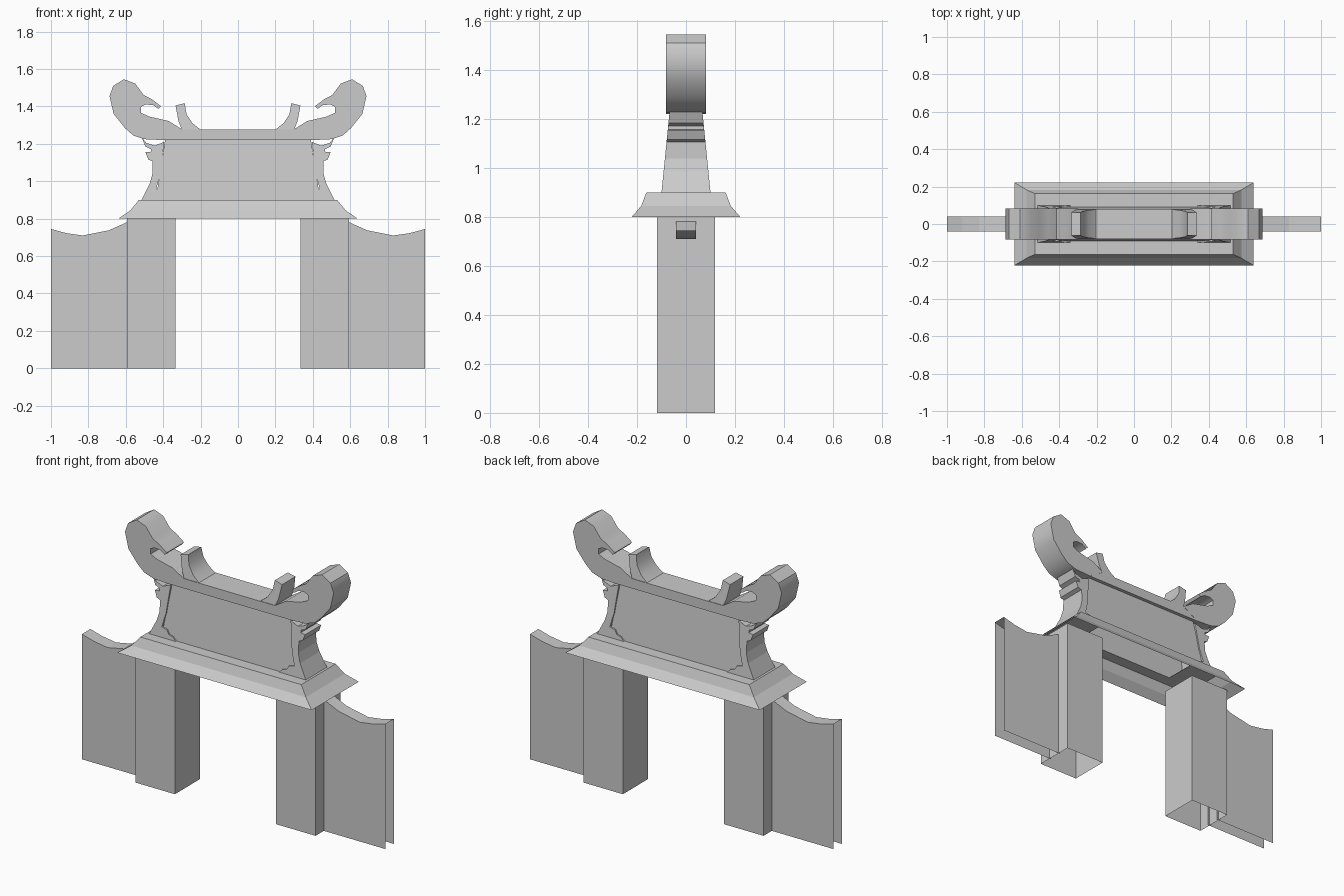
import bpy
import bmesh
import math

cube = bpy.data.objects.get("Cube")
if cube:
    bpy.data.objects.remove(cube)

stone = bpy.data.materials.new("grey_stone")
stone.use_nodes = True
stone.diffuse_color = (0.6, 0.6, 0.6, 1)
stone.node_tree.nodes["Principled BSDF"].inputs["Base Color"].default_value = (0.6, 0.6, 0.6, 1)


def finish(name, bm, smooth=False):
    bmesh.ops.recalc_face_normals(bm, faces=bm.faces)
    mesh = bpy.data.meshes.new(name)
    bm.to_mesh(mesh)
    bm.free()
    mesh.materials.append(stone)
    obj = bpy.data.objects.new(name, mesh)
    bpy.context.collection.objects.link(obj)
    if smooth:
        bpy.ops.object.select_all(action="DESELECT")
        obj.select_set(True)
        bpy.context.view_layer.objects.active = obj
        bpy.ops.object.shade_smooth_by_angle(angle=math.radians(35))


def prism(name, profile, depth, side=1, skip=lambda a, b: False, smooth=False):
    """Extrude an x-z outline in y; depth gives the half thickness at a height."""
    bm = bmesh.new()
    front = [bm.verts.new((side * x, -depth(z), z)) for x, z in profile]
    back = [bm.verts.new((side * x, depth(z), z)) for x, z in profile]
    bm.faces.new(front)
    bm.faces.new(back[::-1])
    for i in range(len(profile)):
        j = (i + 1) % len(profile)
        if not skip(profile[i], profile[j]):
            bm.faces.new((front[j], front[i], back[i], back[j]))
    finish(name, bm, smooth)


def rect_loft(name, rings, centre=0, cap=False):
    """Join rectangular rings (half x, half y, z) into an open shell."""
    bm = bmesh.new()
    loops = [[bm.verts.new((centre + sx * hx, sy * hy, z))
              for sx, sy in ((-1, -1), (1, -1), (1, 1), (-1, 1))] for hx, hy, z in rings]
    for low, high in zip(loops, loops[1:]):
        for i in range(4):
            j = (i + 1) % 4
            bm.faces.new((low[i], low[j], high[j], high[i]))
    if cap:
        bm.faces.new(loops[-1])
    finish(name, bm)


def taper(z):
    return 0.1 - 0.1 * (z - 0.9)


# Flared eave, hollow underneath
rect_loft("eave", [(0.64, 0.222, 0.8), (0.575, 0.183, 0.845),
                   (0.53, 0.162, 0.9), (0.44, 0.092, 0.9)])

# Recessed centre panel, open at its base
prism("centre_panel", [(-0.44, 0.9), (0.44, 0.9), (0.39, 1.22), (-0.39, 1.22)],
      lambda z: taper(z) - 0.008, skip=lambda a, b: a[1] == b[1] == 0.9)

# Ridge bar
prism("ridge", [(-0.4, 1.22), (0.4, 1.22), (0.3, 1.278), (-0.3, 1.278)], lambda z: 0.081)

# Outlines for one side
curl = [(0.3, 1.278), (0.4, 1.22), (0.5, 1.225), (0.56, 1.245), (0.605, 1.285),
        (0.665, 1.36), (0.687, 1.455), (0.667, 1.51), (0.61, 1.545), (0.55, 1.523),
        (0.505, 1.462), (0.46, 1.438), (0.412, 1.402), (0.425, 1.387), (0.455, 1.408),
        (0.495, 1.41), (0.518, 1.398), (0.518, 1.366), (0.475, 1.346), (0.37, 1.322)]
horn = [(0.2, 1.276), (0.3, 1.276), (0.318, 1.32), (0.334, 1.405), (0.285, 1.417),
        (0.275, 1.358), (0.243, 1.31)]
bracket = [(0.34, 0.9), (0.516, 0.9), (0.473, 0.985), (0.457, 1.04), (0.457, 1.107),
           (0.48, 1.117), (0.495, 1.155), (0.465, 1.158), (0.465, 1.172), (0.495, 1.185),
           (0.515, 1.235), (0.49, 1.205), (0.445, 1.19), (0.395, 1.21), (0.415, 1.04),
           (0.437, 0.96), (0.4, 0.95), (0.388, 0.928), (0.36, 0.92)]
wing_top = [(0.585, 0.785), (0.69, 0.738), (0.83, 0.71), (0.92, 0.723), (1.0, 0.745)]
wing = [(1.0, 0)] + wing_top[::-1] + [(0.585, 0)]

for side, label in ((1, "left"), (-1, "right")):
    prism(label + "_ridge_curl", curl, lambda z: 0.082, side, smooth=True)
    prism(label + "_ridge_horn", horn, lambda z: 0.078 - 0.12 * (z - 1.276), side, smooth=True)
    prism(label + "_end_bracket", bracket, taper, side)
    # Post, hollow from below
    rect_loft(label + "_post", [(0.13, 0.118, 0), (0.13, 0.118, 0.82)], side * 0.463, True)
    # Wing wall: two sheets joined by a sagging top
    prism(label + "_wing_wall", wing, lambda z: 0.04, side,
          skip=lambda a, b: a[1] == 0 or b[1] == 0)
